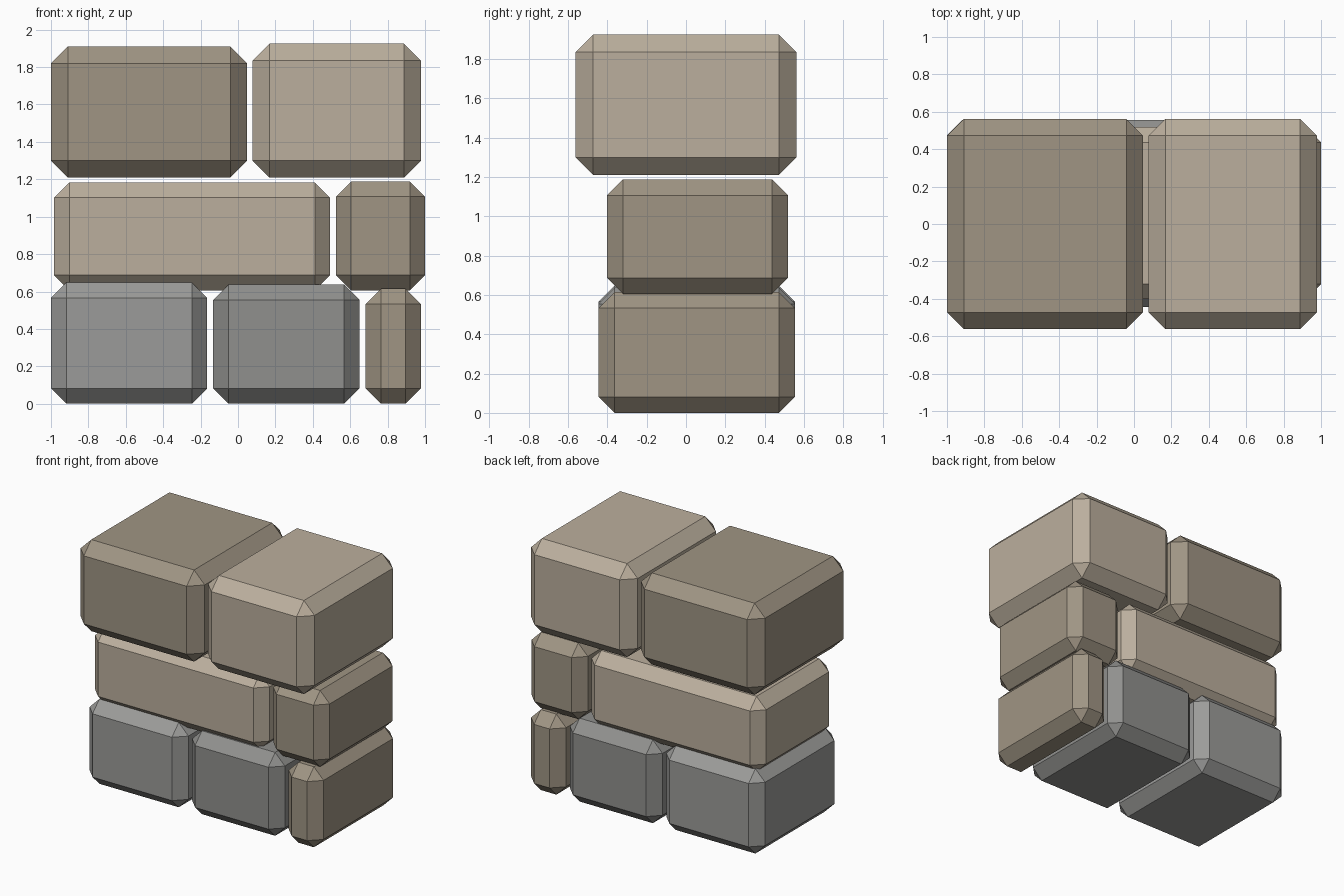
import bpy, bmesh

if "Cube" in bpy.data.objects:
    bpy.data.objects.remove(bpy.data.objects["Cube"])


def material(name, rgb):
    m = bpy.data.materials.new(name)
    m.diffuse_color = (*rgb, 1)
    m.use_nodes = True
    m.node_tree.nodes["Principled BSDF"].inputs["Base Color"].default_value = m.diffuse_color
    return m


light_tan = material("light_tan", (0.50, 0.43, 0.34))
dark_tan = material("dark_tan", (0.35, 0.30, 0.23))
light_grey = material("light_grey", (0.33, 0.33, 0.32))
dark_grey = material("dark_grey", (0.28, 0.28, 0.27))


def stone(name, xs, ys, zs, chamfer, mat):
    """Flat-shaded stone block with chamfered edges, given by its extents."""
    bm = bmesh.new()
    bmesh.ops.create_cube(bm, size=1)
    for v in bm.verts:
        for i, (lo, hi) in enumerate((xs, ys, zs)):
            v.co[i] = hi if v.co[i] > 0 else lo
    bmesh.ops.bevel(bm, geom=bm.edges[:], offset=chamfer, offset_type='OFFSET',
                    segments=1, profile=0.5, affect='EDGES')
    mesh = bpy.data.meshes.new(name)
    bm.to_mesh(mesh)
    bm.free()
    mesh.materials.append(mat)
    bpy.context.collection.objects.link(bpy.data.objects.new(name, mesh))


# Each course: depth range, base height, chamfer, stones (name, x0, x1, top, material)
courses = [
    ((-0.445, 0.555), 0.0, 0.082, [
        ("bottom_stone_left", -1.0, -0.165, 0.648, light_grey),
        ("bottom_stone_middle", -0.133, 0.65, 0.637, dark_grey),
        ("bottom_stone_right", 0.683, 0.978, 0.615, dark_tan)]),
    ((-0.402, 0.518), 0.606, 0.081, [
        ("middle_stone_left", -0.983, 0.492, 1.183, light_tan),
        ("middle_stone_right", 0.524, 1.0, 1.188, dark_tan)]),
    ((-0.562, 0.562), 1.21, 0.09, [
        ("top_stone_left", -1.0, 0.049, 1.91, dark_tan),
        ("top_stone_right", 0.078, 0.978, 1.925, light_tan)]),
]
for depth, base, chamfer, stones in courses:
    for name, x0, x1, top, mat in stones:
        stone(name, (x0, x1), depth, (base, top), chamfer, mat)
